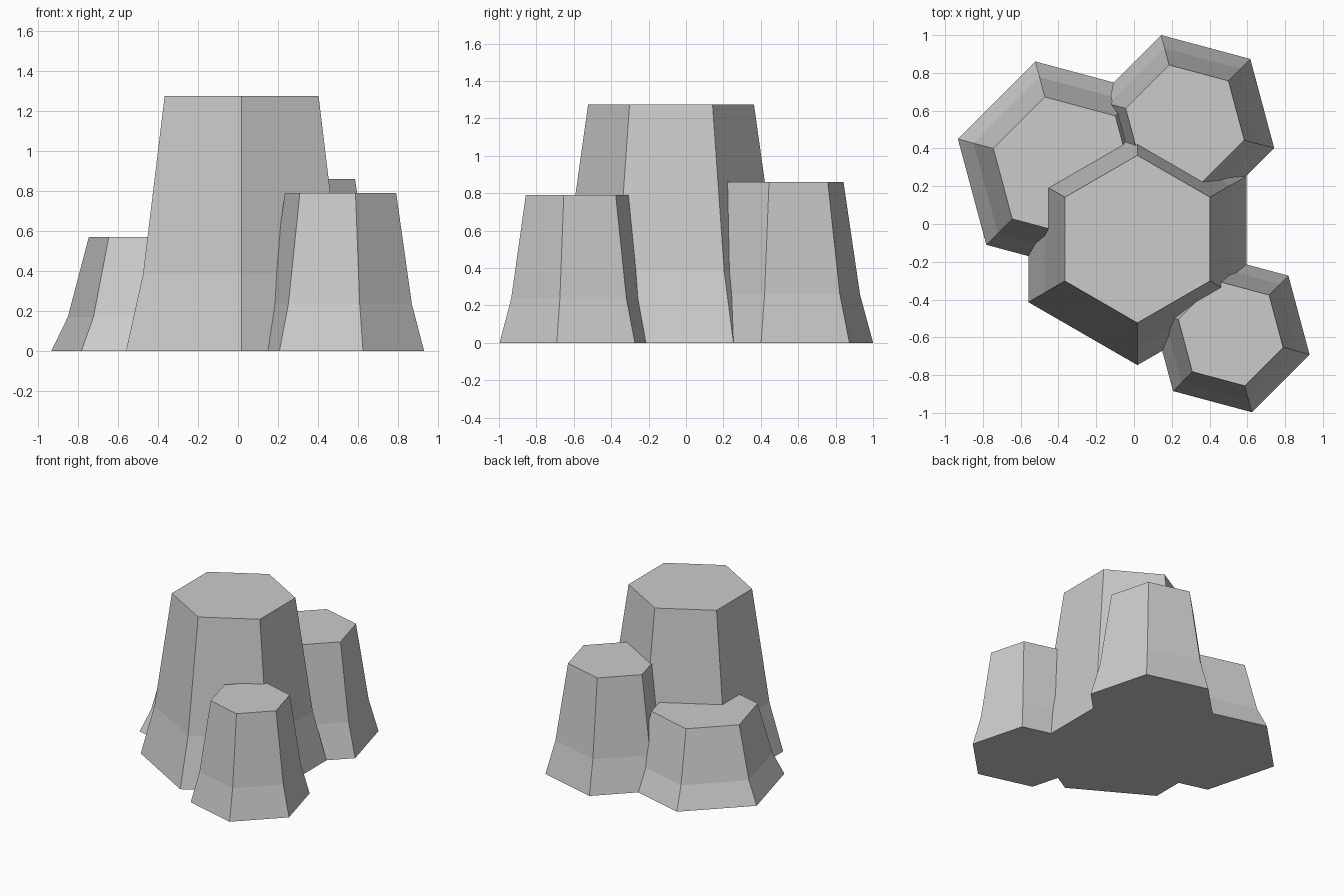
import bpy, bmesh, math

if "Cube" in bpy.data.objects:
    bpy.data.objects.remove(bpy.data.objects["Cube"])

# Profile shared by every column: (height fraction, radius fraction)
PROFILE = [(0.0, 1.0), (0.3, 0.852), (1.0, 0.665)]


def column(name, x, y, radius, height, turn):
    """Hexagonal rock column with a flared foot."""
    bm = bmesh.new()
    rings = []
    for h, r in PROFILE:
        ring = []
        for i in range(6):
            a = math.radians(turn + 60 * i)
            ring.append(bm.verts.new((x + radius * r * math.cos(a),
                                      y + radius * r * math.sin(a), height * h)))
        rings.append(ring)
    for low, high in zip(rings, rings[1:]):
        for i in range(6):
            j = (i + 1) % 6
            bm.faces.new((low[i], low[j], high[j], high[i]))
    bm.faces.new(rings[0][::-1])
    bm.faces.new(rings[-1])
    mesh = bpy.data.meshes.new(name)
    bm.to_mesh(mesh)
    bm.free()
    obj = bpy.data.objects.new(name, mesh)
    bpy.context.collection.objects.link(obj)
    return obj


# Tall central column and its three smaller neighbours
rock = column("rock_columns", 0.018, -0.08, 0.667, 1.274, 30)
neighbours = [
    column("back_right_column", 0.270, 0.528, 0.489, 0.86, 45),
    column("front_right_column", 0.512, -0.579, 0.432, 0.79, 45),
    column("back_left_column", -0.372, 0.300, 0.580, 0.57, 45),
]

# Fuse them into one solid rock
bpy.context.view_layer.objects.active = rock
for part in neighbours:
    mod = rock.modifiers.new("fuse", 'BOOLEAN')
    mod.operation = 'UNION'
    mod.solver = 'EXACT'
    mod.object = part
    bpy.ops.object.modifier_apply(modifier=mod.name)
    bpy.data.objects.remove(part)
